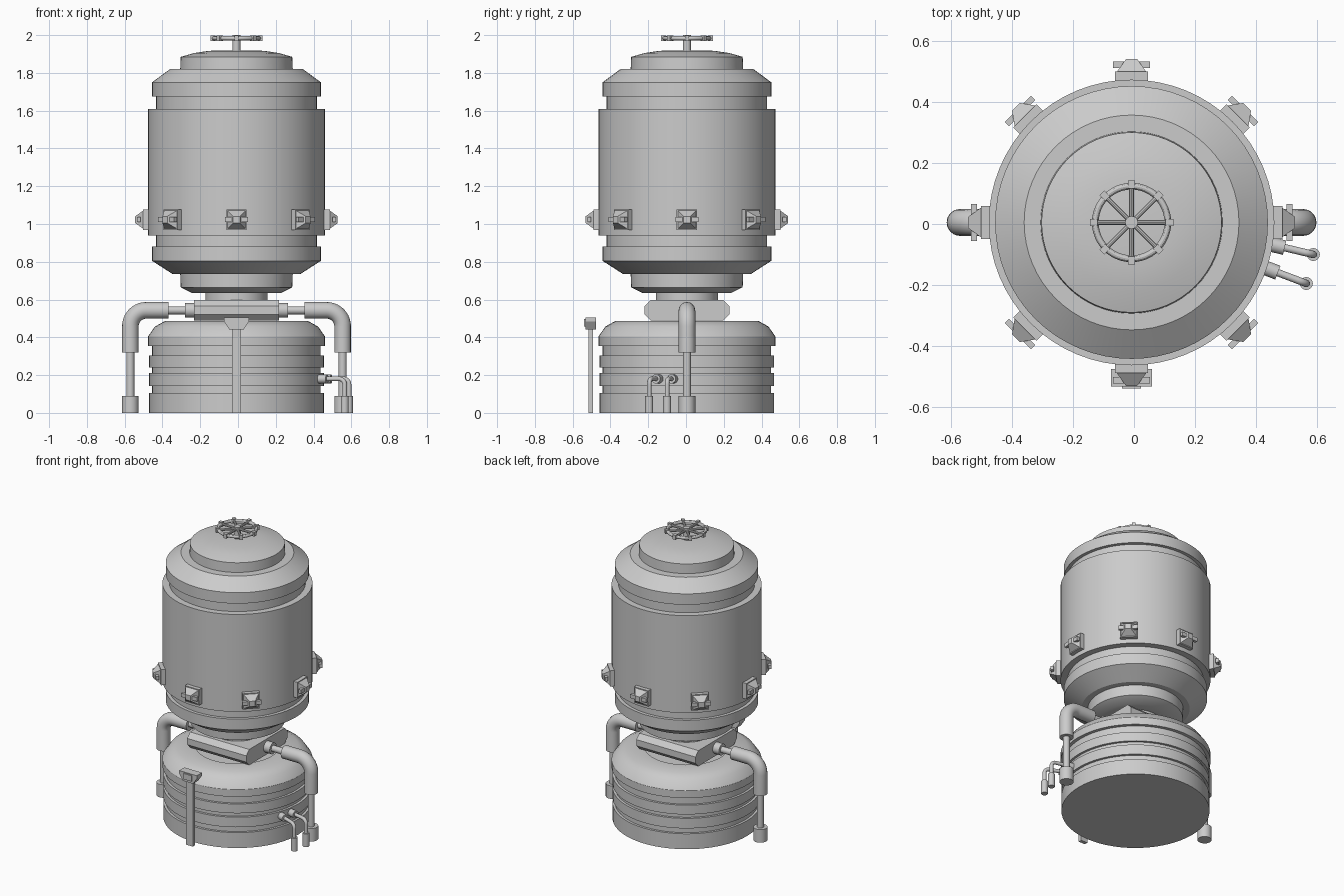
import bpy, bmesh, math
from mathutils import Matrix, Vector

if "Cube" in bpy.data.objects:
    bpy.data.objects.remove(bpy.data.objects["Cube"])

CX, CY = -0.008, 0.005      # tank axis
PI = math.pi


def finish(name, bm, smooth=True):
    bmesh.ops.recalc_face_normals(bm, faces=bm.faces)
    me = bpy.data.meshes.new(name)
    bm.to_mesh(me)
    bm.free()
    ob = bpy.data.objects.new(name, me)
    bpy.context.collection.objects.link(ob)
    if smooth:
        shade(ob)
    return ob


def shade(ob):
    bpy.ops.object.select_all(action='DESELECT')
    ob.select_set(True)
    bpy.context.view_layer.objects.active = ob
    bpy.ops.object.shade_smooth_by_angle(angle=math.radians(30))


def lathe(name, profile, n=64):
    """Revolve (radius, z) points around the tank axis; radius 0 closes an end."""
    bm = bmesh.new()
    vs = [bm.verts.new((r, 0, z)) for r, z in profile]
    es = [bm.edges.new(p) for p in zip(vs, vs[1:])]
    bmesh.ops.spin(bm, geom=vs + es, cent=(0, 0, 0), axis=(0, 0, 1), angle=2 * PI, steps=n)
    bmesh.ops.remove_doubles(bm, verts=bm.verts, dist=1e-5)
    bmesh.ops.translate(bm, verts=bm.verts, vec=(CX, CY, 0))
    return finish(name, bm)


def add_rod(bm, a, b, r, n=24, r2=None):
    a, b = Vector(a), Vector(b)
    m = Matrix.Translation((a + b) / 2) @ (b - a).to_track_quat('Z', 'Y').to_matrix().to_4x4()
    bmesh.ops.create_cone(bm, cap_ends=True, segments=n, radius1=r,
                          radius2=r if r2 is None else r2, depth=(b - a).length, matrix=m)


def rod(name, a, b, r, n=24):
    bm = bmesh.new()
    add_rod(bm, a, b, r, n)
    return finish(name, bm)


def add_box(bm, c, s, m=Matrix()):
    bmesh.ops.create_cube(bm, size=1, matrix=m @ Matrix.Translation(c) @ Matrix.Diagonal((*s, 1)))


def prism(name, pts, axis, lo, hi):
    """Extrude a 2D outline along x (pts are y,z) or y (pts are x,z)."""
    bm = bmesh.new()
    vs = [bm.verts.new((lo, u, v) if axis == 'x' else (u, lo, v)) for u, v in pts]
    f = bm.faces.new(vs)
    g = bmesh.ops.extrude_face_region(bm, geom=[f])
    bmesh.ops.translate(bm, verts=[v for v in g['geom'] if isinstance(v, bmesh.types.BMVert)],
                        vec=(hi - lo, 0, 0) if axis == 'x' else (0, hi - lo, 0))
    return finish(name, bm, False)


def elbow(name, start, corner, end, bend, r):
    """Tube with one rounded right-angle bend."""
    s, c, e = Vector(start), Vector(corner), Vector(end)
    u, w = (s - c).normalized(), (e - c).normalized()
    o = c + (u + w) * bend
    pts = [s] + [o - w * bend * math.cos(t) - u * bend * math.sin(t)
                 for t in [PI / 2 * i / 10 for i in range(11)]] + [e]
    cu = bpy.data.curves.new(name, 'CURVE')
    cu.dimensions = '3D'
    cu.bevel_depth = r
    cu.bevel_resolution = 6
    cu.use_fill_caps = True
    sp = cu.splines.new('POLY')
    sp.points.add(len(pts) - 1)
    for p, q in zip(sp.points, pts):
        p.co = (*q, 1)
    ob = bpy.data.objects.new(name, cu)
    bpy.context.collection.objects.link(ob)
    bpy.ops.object.select_all(action='DESELECT')
    ob.select_set(True)
    bpy.context.view_layer.objects.active = ob
    bpy.ops.object.convert(target='MESH')
    shade(bpy.context.view_layer.objects.active)


# Lower tank with ribbed bands
lathe("lower_tank", [
    (0, 0), (.462, 0), (.462, .106), (.446, .106), (.446, .143), (.462, .143), (.462, .212),
    (.446, .212), (.446, .239), (.462, .239), (.462, .303), (.446, .303), (.446, .355),
    (.468, .355), (.468, .405), (.432, .457), (.378, .487), (.26, .487), (.26, .46), (0, .46)])

# Upper tank with stepped ends
lathe("upper_tank", [
    (0, .54), (.165, .54), (.165, .635), (.235, .635), (.295, .665), (.298, .735), (.338, .735),
    (.447, .805), (.447, .88), (.425, .88), (.425, .94), (.468, .94), (.468, 1.61),
    (.425, 1.61), (.425, 1.675), (.447, 1.675), (.447, 1.75), (.352, 1.82), (.298, 1.82),
    (.295, 1.885), (.225, 1.905), (.145, 1.917), (0, 1.92)])

# Chamfered manifold block between the tanks
h, c = .225, .032
prism("manifold_block", [(CY + y, z) for y, z in [
    (-h, .49 + c), (-h + c, .49), (h - c, .49), (h, .49 + c),
    (h, .597 - c), (h - c, .597), (-h + c, .597), (-h, .597 - c)]], 'x', CX - h, CX + h)

# Side pipes, left and right
for s, side in ((-1, "left"), (1, "right")):
    def P(x, z):
        return (CX + s * x, CY, z)
    rod(side + "_pipe_collar", P(.22, .543), P(.272, .543), .038)
    rod(side + "_pipe_inlet", P(.26, .543), P(.38, .543), .021)
    elbow(side + "_pipe_elbow", P(.36, .543), P(.562, .543), P(.562, .32), .085, .044)
    rod(side + "_pipe_drop", P(.562, .34), P(.562, .05), .021)
    rod(side + "_pipe_foot", P(.562, 0), P(.562, .09), .044)

# Two small drain pipes low on the right
for i, (a, b) in enumerate([((.44, -.065), (.588, -.10)), ((.42, -.14), (.565, -.195))]):
    n = "drain_%d_" % (i + 1)
    a, b = Vector((*a, .18)), Vector((*b, .18))
    d = (b - a).normalized()
    rod(n + "collar", a, a + d * .055, .024)
    elbow(n + "pipe", a, b, (b.x, b.y, .06), .03, .012)
    rod(n + "foot", (b.x, b.y, 0), (b.x, b.y, .09), .021)

# Clamps around the upper tank
for i in range(8):
    m = Matrix.Translation((CX, CY, 1.023)) @ Matrix.Rotation(i * PI / 4, 4, 'Z')
    bm = bmesh.new()
    add_box(bm, (.476, 0, 0), (.036, .108, .108), m)
    bmesh.ops.create_cone(
        bm, cap_ends=True, segments=4, radius1=.048 * 2 ** .5, radius2=.018 * 2 ** .5, depth=.042,
        matrix=m @ Matrix.Translation((.515, 0, 0)) @ Matrix.Rotation(PI / 2, 4, 'Y')
        @ Matrix.Rotation(PI / 4, 4, 'Z'))
    add_box(bm, (.517, 0, 0), (.02, .122, .026), m)
    finish("clamp_%d" % (i + 1), bm, False)

# Hand wheel on top
bm = bmesh.new()
R, r, wz = .119, .011, 1.983
N, K = 48, 12
ring = [[bm.verts.new((CX + (R + r * math.cos(2 * PI * j / K)) * math.cos(2 * PI * i / N),
                       CY + (R + r * math.cos(2 * PI * j / K)) * math.sin(2 * PI * i / N),
                       wz + r * math.sin(2 * PI * j / K))) for j in range(K)] for i in range(N)]
for i in range(N):
    for j in range(K):
        bm.faces.new((ring[i - 1][j - 1], ring[i][j - 1], ring[i][j], ring[i - 1][j]))
for i in range(8):
    d = Vector((math.cos(i * PI / 4), math.sin(i * PI / 4), 0))
    add_rod(bm, Vector((CX, CY, wz)), Vector((CX, CY, wz)) + d * R, .008, 10)
    add_box(bm, (.124, 0, 0), (.026, .022, .03),
            Matrix.Translation((CX, CY, wz)) @ Matrix.Rotation(i * PI / 4, 4, 'Z'))
add_rod(bm, (CX, CY, 1.9), (CX, CY, 2.0), .021, 20)
finish("hand_wheel", bm)

# Front post with control head
bm = bmesh.new()
add_box(bm, (CX, -.504, .235), (.05, .024, .47))
finish("front_post", bm, False)
prism("control_head", [(CX + x, z) for x, z in [
    (-.067, .505), (.067, .505), (.067, .485), (.038, .442), (-.038, .442), (-.067, .485)]],
    'y', -.532, -.476)
bm = bmesh.new()
add_box(bm, (CX, -.53, .478), (.062, .018, .04))
finish("control_screen", bm, False)
